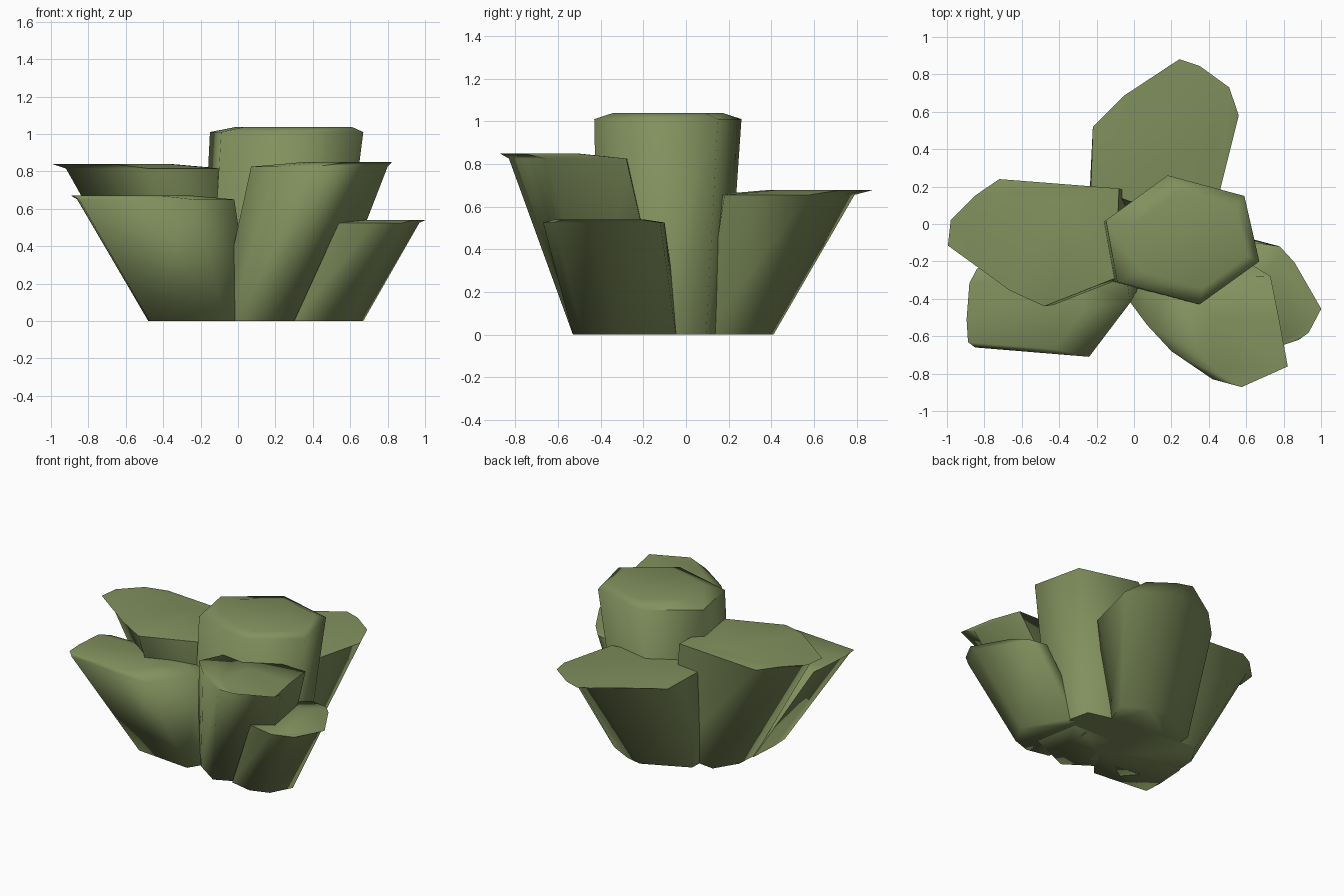
import bpy, bmesh, math

if "Cube" in bpy.data.objects:
    bpy.data.objects.remove(bpy.data.objects["Cube"])

moss = bpy.data.materials.new("moss_stone")
moss.diffuse_color = (0.22, 0.28, 0.11, 1)
moss.use_nodes = True
moss.node_tree.nodes["Principled BSDF"].inputs["Base Color"].default_value = moss.diffuse_color


def span(values):
    return min(values), max(values)


def column(name, rim, z, rise, foot, shift, scale=0.75):
    """Leaning stone column: foot (x0, x1, y0, y1) -> rim -> slightly raised, shifted cap."""
    x0, x1 = span([p[0] for p in rim])
    y0, y1 = span([p[1] for p in rim])
    cx, cy = (x0 + x1) / 2, (y0 + y1) / 2
    fx0, fx1, fy0, fy1 = foot
    bottom = [(fx0 + (x - x0) / (x1 - x0) * (fx1 - fx0),
               fy0 + (y - y0) / (y1 - y0) * (fy1 - fy0), 0) for x, y in rim]
    edge = [(x, y, z) for x, y in rim]
    cap = [(cx + (x - cx) * scale + shift[0],
            cy + (y - cy) * scale + shift[1], z + rise) for x, y in rim]

    bm = bmesh.new()
    rings = [[bm.verts.new(p) for p in ring] for ring in (bottom, edge, cap)]
    n = len(rim)
    for low, high in zip(rings, rings[1:]):
        for i in range(n):
            j = (i + 1) % n
            bm.faces.new((low[i], low[j], high[j], high[i]))
    bm.faces.new(rings[0][::-1])
    bm.faces.new(rings[-1])
    bmesh.ops.recalc_face_normals(bm, faces=bm.faces)
    mesh = bpy.data.meshes.new(name)
    bm.to_mesh(mesh)
    bm.free()
    mesh.materials.append(moss)
    obj = bpy.data.objects.new(name, mesh)
    bpy.context.collection.objects.link(obj)
    bpy.ops.object.select_all(action='DESELECT')
    obj.select_set(True)
    bpy.context.view_layer.objects.active = obj
    bpy.ops.object.shade_smooth_by_angle(angle=math.radians(74))


# Tall centre column
column("centre_column",
       [(-.15, .02), (-.09, -.31), (.35, -.43), (.67, -.2), (.59, .15), (.18, .26)],
       1.01, .028, (-.2, .54, -.41, .19), (.04, 0))

# Back column, leaning backwards
column("back_column",
       [(-.22, .52), (-.23, .2), (-.02, .12), (.46, .18), (.56, .58), (.34, .74), (.19, .79)],
       .655, .024, (-.24, .36, .05, .41), (.06, .185), .72)

# Upper left column
column("upper_left_column",
       [(-.92, -.12), (-.48, -.44), (-.1, -.29), (-.08, .19), (-.72, .24), (-.9, .06)],
       .815, .025, (-.46, .0, -.4, .2), (-.18, 0))

# Lower left column at the front
column("lower_left_column",
       [(-.84, -.24), (-.86, -.5), (-.85, -.66), (-.24, -.71), (-.02, -.42), (-.05, -.22)],
       .65, .022, (-.48, .08, -.48, -.08), (-.14, -.02))

# Front right column
column("front_right_column",
       [(.07, -.54), (.2, -.68), (.42, -.83), (.8, -.66), (.73, -.28), (.2, -.27)],
       .825, .024, (-.11, .48, -.53, -.08), (.15, -.14), .65)

# Short right column
column("short_right_column",
       [(.54, -.63), (.73, -.67), (.88, -.62), (.97, -.45), (.78, -.12), (.65, -.1), (.54, -.2)],
       .525, .014, (.3, .67, -.53, -.03), (.085, -.02))
